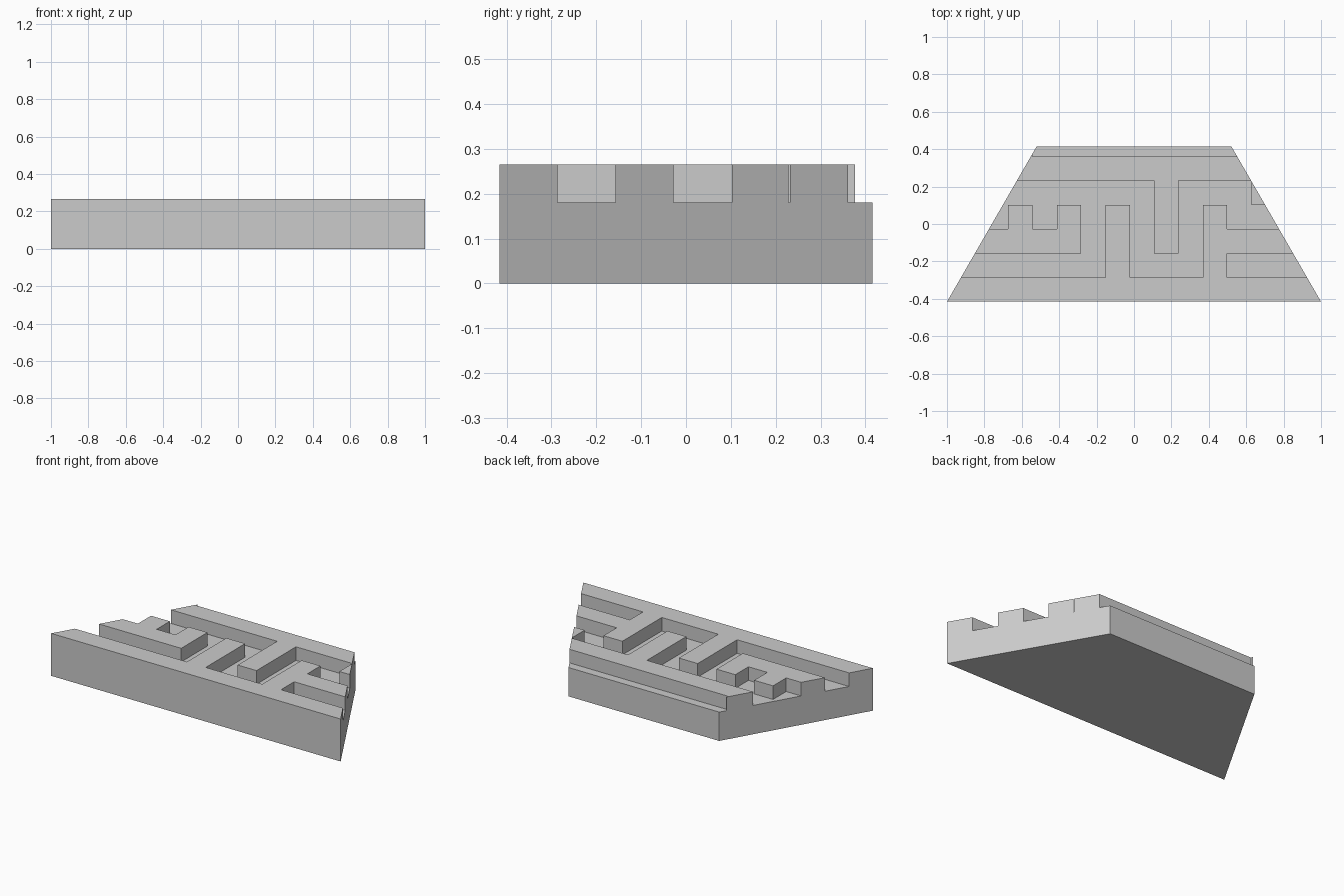
import bpy, bmesh, math
from mathutils import Vector

if "Cube" in bpy.data.objects:
    bpy.data.objects.remove(bpy.data.objects["Cube"])

HALF_DEPTH, FLOOR, TOP = 0.4155, 0.18, 0.265
X0, PX = -0.5425, 0.1301      # grid line origin and pitch across
Y0, PY = -0.287, 0.1297       # grid line origin and pitch front to back

# Raised cells of the maze, listed front row to back row
ROWS = ["################",
        ".......#...#....",
        "######.#.#.#####",
        "...#.#.#.#.#....",
        ".........#...###",
        "################",
        "####............"]

# Trapezoid slab with 60 degree ends
bm = bmesh.new()
bmesh.ops.create_cube(bm, size=2)
back = 1 - 2 * HALF_DEPTH * math.tan(math.radians(30))
for v in bm.verts:
    v.co = Vector((v.co.x * (back if v.co.y > 0 else 1),
                   v.co.y * HALF_DEPTH, FLOOR if v.co.z > 0 else 0))


def slice_at(co, no):
    bmesh.ops.bisect_plane(bm, geom=bm.verts[:] + bm.edges[:] + bm.faces[:],
                           plane_co=co, plane_no=no, dist=1e-6)


# Score the maze grid into the slab
for i in range(-3, 12):
    slice_at((X0 + i * PX, 0, 0), (1, 0, 0))
for j in range(6):
    slice_at((0, Y0 + j * PY, 0), (0, 1, 0))


def is_raised(f):
    f.normal_update()
    c = f.calc_center_median()
    if f.normal.z < 0.9:
        return False
    col = math.floor((c.x - X0) / PX) + 4
    row = math.floor((c.y - Y0) / PY) + 1
    return ROWS[row][col] == "#"


# Raise the maze walls
raised = [f for f in bm.faces if is_raised(f)]
res = bmesh.ops.extrude_face_region(bm, geom=raised)
bmesh.ops.translate(bm, vec=(0, 0, TOP - FLOOR),
                    verts=[g for g in res["geom"] if isinstance(g, bmesh.types.BMVert)])
left = [f for f in raised if f.is_valid]
if left:
    bmesh.ops.delete(bm, geom=left, context='FACES_ONLY')
loose = [e for e in bm.edges if not e.link_faces]
if loose:
    bmesh.ops.delete(bm, geom=loose, context='EDGES')

# Merge flat areas back into clean faces
bmesh.ops.dissolve_limit(bm, angle_limit=math.radians(1), verts=bm.verts[:], edges=bm.edges[:])
bmesh.ops.recalc_face_normals(bm, faces=bm.faces[:])

mesh = bpy.data.meshes.new("maze_slab")
bm.to_mesh(mesh)
bm.free()
bpy.context.collection.objects.link(bpy.data.objects.new("maze_slab", mesh))
